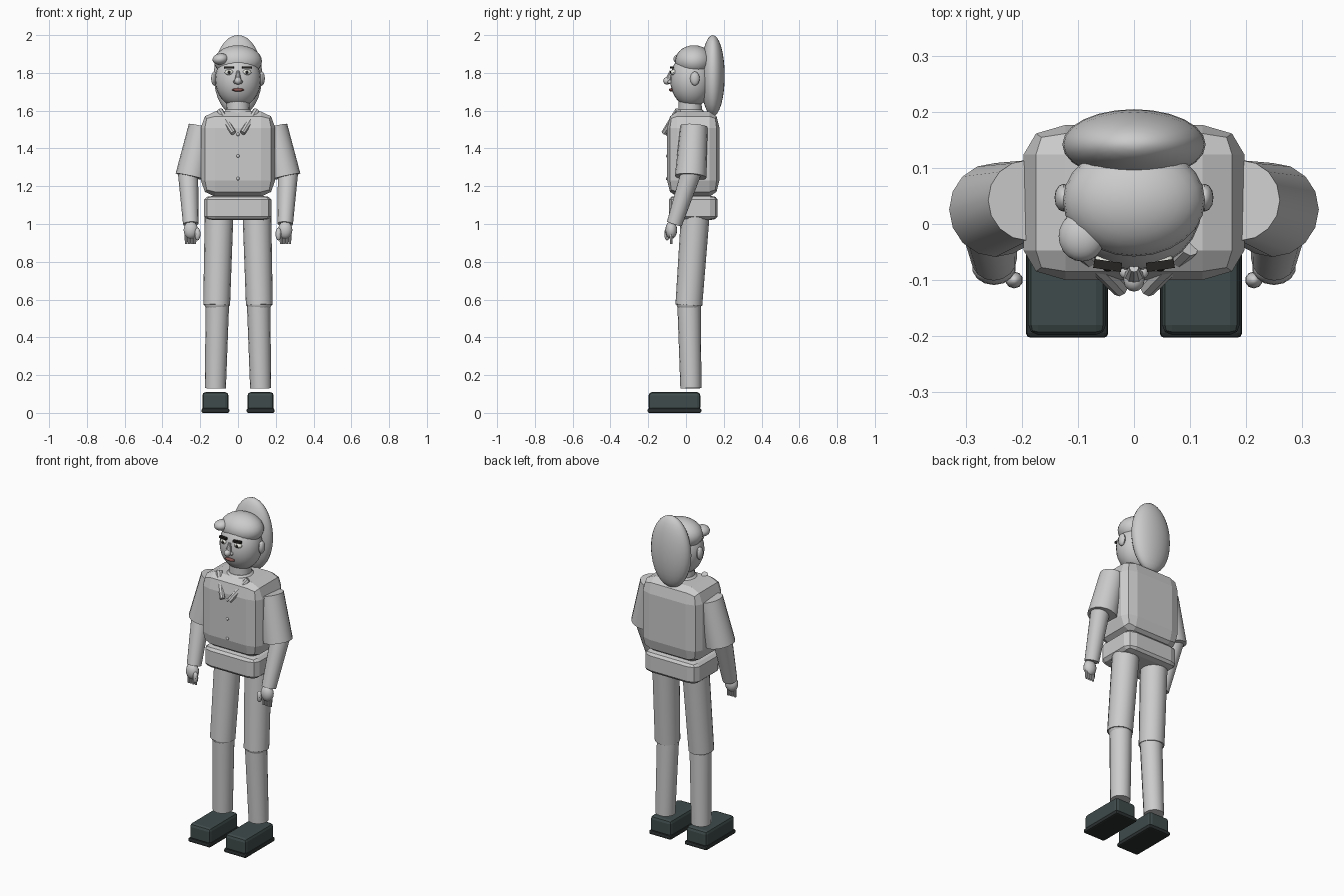
import bpy, bmesh, math
from mathutils import Vector, Matrix

if "Cube" in bpy.data.objects:
    bpy.data.objects.remove(bpy.data.objects["Cube"])


def mat(name, c):
    m = bpy.data.materials.new(name)
    m.diffuse_color = (*c, 1)
    m.use_nodes = True
    m.node_tree.nodes["Principled BSDF"].inputs["Base Color"].default_value = m.diffuse_color
    return m


SHOE = mat("shoe_dark", (0.05, 0.07, 0.07))
SOLE = mat("sole_dark", (0.025, 0.03, 0.03))
BLACK = mat("black", (0.02, 0.018, 0.016))
WHITE = mat("eye_white", (0.85, 0.85, 0.8))
LIP = mat("lip", (0.25, 0.09, 0.08))


def finish(name, bm, m=None, smooth=True):
    bmesh.ops.recalc_face_normals(bm, faces=bm.faces)
    me = bpy.data.meshes.new(name)
    bm.to_mesh(me)
    bm.free()
    ob = bpy.data.objects.new(name, me)
    bpy.context.collection.objects.link(ob)
    if m:
        me.materials.append(m)
    if smooth:
        bpy.ops.object.select_all(action='DESELECT')
        ob.select_set(True)
        bpy.context.view_layer.objects.active = ob
        bpy.ops.object.shade_smooth_by_angle(angle=math.radians(35))
    return ob


def box(name, lo, hi, bevel=0.0, absolute=False, m=None, seg=2):
    """Box from lo to hi; bevel is a fraction of each side, or a length if absolute."""
    lo, hi = Vector(lo), Vector(hi)
    bm = bmesh.new()
    bmesh.ops.create_cube(bm, size=1)
    size = Matrix.Diagonal((*(hi - lo), 1))
    if absolute:
        bm.transform(size)
    if bevel:
        bmesh.ops.bevel(bm, geom=bm.edges[:], offset=bevel, segments=seg,
                        profile=0.5, affect='EDGES')
    if not absolute:
        bm.transform(size)
    bm.transform(Matrix.Translation((lo + hi) / 2))
    return finish(name, bm, m, False)


def ball(name, c, r, m=None, u=20, v=14, tilt=0.0):
    bm = bmesh.new()
    bmesh.ops.create_uvsphere(bm, u_segments=u, v_segments=v, radius=1)
    bm.transform(Matrix.Translation(c) @ Matrix.Rotation(tilt, 4, 'Y') @ Matrix.Diagonal((*r, 1)))
    return finish(name, bm, m)


def limb(name, a, b, ra, rb, n=16, m=None):
    """Tapered cylinder from a to b."""
    a, b = Vector(a), Vector(b)
    bm = bmesh.new()
    bmesh.ops.create_cone(bm, cap_ends=True, segments=n, radius1=ra, radius2=rb,
                          depth=(b - a).length)
    rot = Vector((0, 0, 1)).rotation_difference(b - a).to_matrix().to_4x4()
    bm.transform(Matrix.Translation((a + b) / 2) @ rot)
    return finish(name, bm, m)


# torso, pelvis, neck
box("torso", (-0.197, -0.1, 1.145), (0.197, 0.177, 1.595), 0.19)
box("pelvis", (-0.18, -0.09, 1.02), (0.178, 0.168, 1.15), 0.16)
limb("neck", (0, 0.022, 1.56), (0, 0.022, 1.66), 0.064, 0.06)
limb("neck_base", (0, 0.022, 1.58), (0, 0.022, 1.605), 0.09, 0.064)

# head and hair
ball("head", (0, 0.03, 1.763), (0.121, 0.113, 0.145), u=24, v=16)
ball("hair_cap", (0, 0.042, 1.862), (0.127, 0.1, 0.084), u=24)
ball("hair_swoop", (-0.093, -0.022, 1.873), (0.042, 0.045, 0.03), tilt=-0.15)
ball("back_hair", (0, 0.142, 1.785), (0.128, 0.063, 0.215), u=24, v=16)

# face
ball("nose_tip", (0, -0.1, 1.758), (0.019, 0.021, 0.02), u=12, v=8)
limb("nose_bridge", (0, -0.092, 1.765), (0, -0.078, 1.81), 0.017, 0.008, 10)
ball("mouth", (0, -0.078, 1.71), (0.032, 0.012, 0.009), LIP, 12, 8)

# buttons down the front
for z in (1.475, 1.36, 1.24):
    ball("button", (0, -0.1, z), (0.009, 0.007, 0.009), u=10, v=6)

for s, side in ((-1, "left"), (1, "right")):
    # facial features
    ball("ear_" + side, (s * 0.126, 0.047, 1.77), (0.016, 0.025, 0.037), u=12, v=10)
    ball("eye_" + side, (s * 0.047, -0.066, 1.803), (0.024, 0.016, 0.015), WHITE, 12, 8)
    ball("pupil_" + side, (s * 0.047, -0.079, 1.803), (0.009, 0.006, 0.009), BLACK, 10, 6)
    ball("nostril_" + side, (s * 0.016, -0.086, 1.752), (0.01, 0.012, 0.01), u=10, v=6)
    brow = box("brow_" + side, (-0.025, -0.008, -0.006), (0.025, 0.008, 0.006), m=BLACK)
    brow.location = (s * 0.047, -0.074, 1.828)
    brow.rotation_euler = (0, 0, s * 0.15)

    # collar wing running from shoulder to chest
    limb("collar_" + side, (s * 0.098, -0.04, 1.6), (s * 0.024, -0.116, 1.482), 0.019, 0.015, 8)

    # arm
    limb("sleeve_" + side, (s * 0.248, 0.025, 1.25), (s * 0.19, 0.042, 1.515), 0.084, 0.072)
    limb("forearm_" + side, (s * 0.25, -0.062, 1.0), (s * 0.265, 0.03, 1.28), 0.041, 0.054)

    # hand
    ball("palm_" + side, (s * 0.25, -0.078, 0.968), (0.039, 0.031, 0.047), u=14, v=10)
    ball("thumb_" + side, (s * 0.214, -0.1, 0.947), (0.016, 0.015, 0.034), u=10, v=8)
    for i in range(4):
        x = s * (0.228 + i * 0.0155)
        limb("finger_" + side, (x, -0.078, 0.893), (x, -0.078, 0.95), 0.0065, 0.009, 8)

    # leg
    limb("thigh_" + side, (s * 0.113, 0.015, 0.57), (s * 0.1, 0.05, 1.06), 0.071, 0.076)
    ball("knee_" + side, (s * 0.111, 0.016, 0.58), (0.067, 0.067, 0.05))
    limb("shin_" + side, (s * 0.12, 0.026, 0.13), (s * 0.109, 0.016, 0.58), 0.056, 0.062)

    # shoe
    x0, x1 = sorted((s * 0.05, s * 0.189))
    box("shoe_" + side, (x0, -0.198, 0.012), (x1, 0.076, 0.11), 0.018, True, SHOE)
    box("sole_" + side, (x0 - 0.004, -0.203, 0), (x1 + 0.004, 0.081, 0.024), 0.008, True, SOLE)
